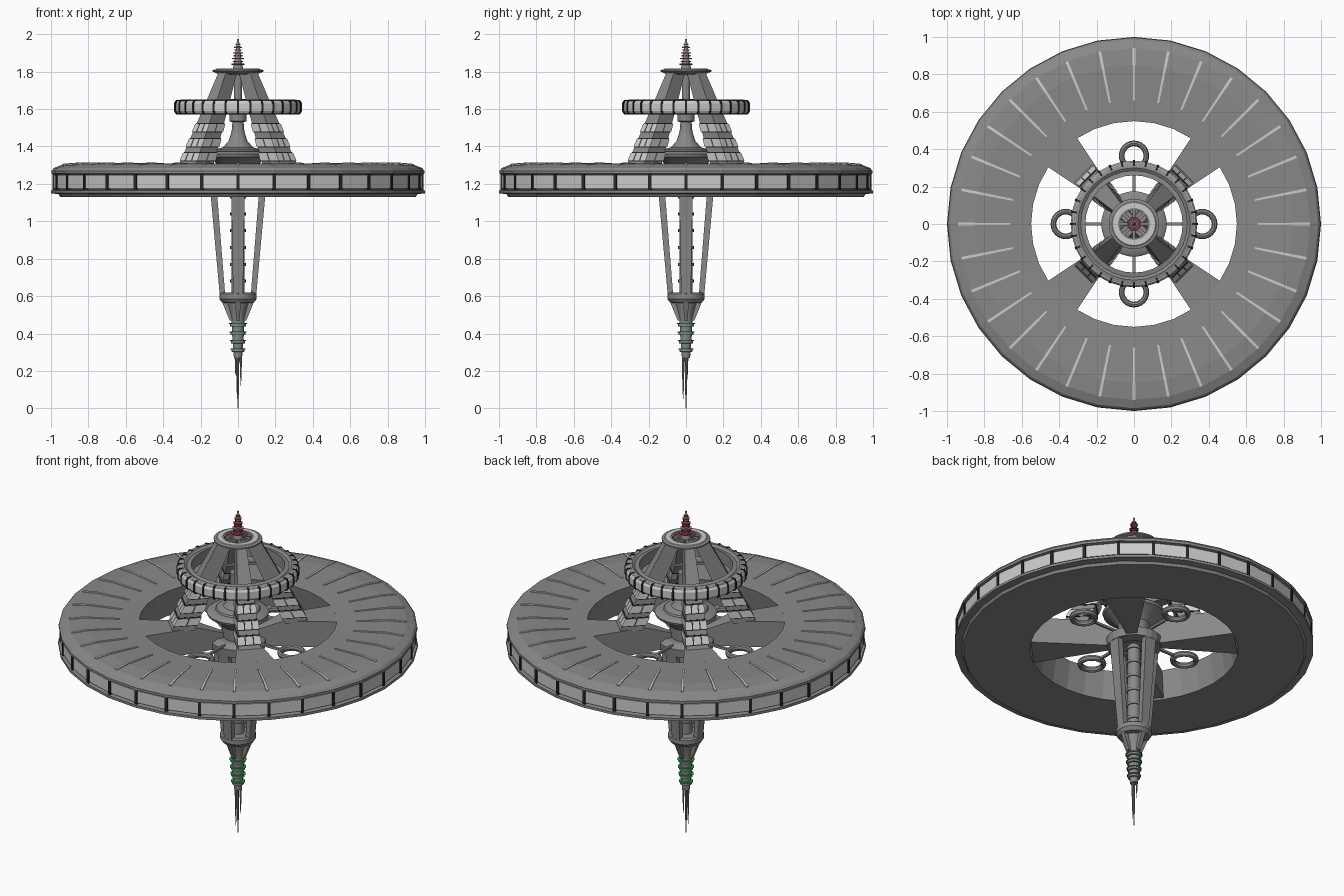
import bpy, bmesh, math
from math import cos, sin, radians, pi

if "Cube" in bpy.data.objects:
    bpy.data.objects.remove(bpy.data.objects["Cube"])


def material(name, rgb):
    m = bpy.data.materials.new(name)
    m.diffuse_color = (*rgb, 1)
    m.use_nodes = True
    m.node_tree.nodes["Principled BSDF"].inputs["Base Color"].default_value = m.diffuse_color
    return m


HULL = material("hull_grey", (0.25, 0.25, 0.25))
LIGHT = material("light_panel", (0.7, 0.7, 0.7))
BLACK = material("black_trim", (0.02, 0.02, 0.02))
GREEN = material("green_light", (0.02, 0.35, 0.05))
RED = material("red_light", (0.4, 0.04, 0.04))


def finish(name, bm, mat=HULL, smooth=False):
    bmesh.ops.remove_doubles(bm, verts=bm.verts, dist=1e-6)
    bmesh.ops.recalc_face_normals(bm, faces=bm.faces)
    me = bpy.data.meshes.new(name)
    bm.to_mesh(me)
    bm.free()
    me.materials.append(mat)
    if smooth:
        me.polygons.foreach_set("use_smooth", [True] * len(me.polygons))
        me.set_sharp_from_angle(angle=radians(35))
    ob = bpy.data.objects.new(name, me)
    bpy.context.collection.objects.link(ob)
    return ob


def sector(bm, prof, a0, a1):
    """Closed (r, z) profile stretched between two angles in degrees."""
    ends = [[bm.verts.new((r * cos(radians(a)), r * sin(radians(a)), z)) for r, z in prof]
            for a in (a0, a1)]
    n = len(prof)
    for i in range(n):
        j = (i + 1) % n
        bm.faces.new((ends[0][i], ends[0][j], ends[1][j], ends[1][i]))
    bm.faces.new(ends[0])
    bm.faces.new(ends[1])


def lathe(name, prof, segs=32, mat=HULL, ring=False, smooth=False, at=(0, 0)):
    """Revolve an (r, z) profile; ring=True closes the profile, else its ends are capped."""
    bm = bmesh.new()
    loops = [[bm.verts.new((at[0] + r * cos(2 * pi * k / segs),
                            at[1] + r * sin(2 * pi * k / segs), z)) for k in range(segs)]
             for r, z in prof]
    pairs = list(zip(loops, loops[1:]))
    if ring:
        pairs.append((loops[-1], loops[0]))
    else:
        bm.faces.new(loops[0])
        bm.faces.new(loops[-1])
    for a, b in pairs:
        for k in range(segs):
            m = (k + 1) % segs
            bm.faces.new((a[k], a[m], b[m], b[k]))
    return finish(name, bm, mat, smooth)


def loft(bm, low, high, angle):
    """Tapered box; low/high = (r0, r1, t0, t1, z), radial and tangential limits."""
    c, s = cos(radians(angle)), sin(radians(angle))
    v = [[bm.verts.new((r * c - t * s, r * s + t * c, z))
          for r, t in ((r0, t0), (r1, t0), (r1, t1), (r0, t1))]
         for r0, r1, t0, t1, z in (low, high)]
    bm.faces.new(v[0])
    bm.faces.new(v[1])
    for i in range(4):
        j = (i + 1) % 4
        bm.faces.new((v[0][i], v[0][j], v[1][j], v[1][i]))


STEP = 360 / 32
AXES = (0, 90, 180, 270)
DIAGONALS = (45, 135, 225, 315)

# Main habitat ring
lathe("main_ring", [(0.55, 1.30), (0.85, 1.31), (0.94, 1.302), (0.985, 1.285), (0.997, 1.27),
                    (0.997, 1.255), (0.975, 1.25), (0.975, 1.17), (1.0, 1.165), (1.0, 1.15),
                    (0.96, 1.145), (0.95, 1.13), (0.58, 1.13)], ring=True)
windows, ribs, ticks = bmesh.new(), bmesh.new(), bmesh.new()
for k in range(32):
    a = k * STEP
    sector(windows, [(0.97, 1.175), (0.986, 1.175), (0.986, 1.247), (0.97, 1.247)],
           a + 0.5, a + STEP - 0.5)
    sector(ribs, [(0.96, 1.167), (0.992, 1.167), (0.992, 1.253), (0.96, 1.253)], a - 0.5, a + 0.5)
    sector(ticks, [(0.66, 1.29), (0.66, 1.308), (0.85, 1.315), (0.94, 1.307), (0.94, 1.28)],
           a - 0.45, a + 0.45)
finish("main_ring_windows", windows, LIGHT)
finish("main_ring_ribs", ribs, BLACK)
finish("top_light_strips", ticks, LIGHT)

# Wedge arms from hub to ring
arms = bmesh.new()
for a in DIAGONALS:
    sector(arms, [(0.06, 1.15), (0.58, 1.14), (0.56, 1.30), (0.25, 1.30), (0.06, 1.23)],
           a - 11.5, a + 11.5)
finish("wedge_arms", arms)

# Leaning pylons with rows of window blocks
LOW, HIGH = (0.255, 0.388, 0.065, 1.29), (0.035, 0.12, 0.028, 1.795)


def pylon_section(z, grow=0.0):
    f = (z - LOW[3]) / (HIGH[3] - LOW[3])
    r0, r1, w = (LOW[i] + (HIGH[i] - LOW[i]) * f for i in range(3))
    return r0 - grow, r1 + grow, -w - grow, w + grow, z


def cell(sec, i, ni, j, nj, gap=0.003):
    r0, r1, t0, t1, z = sec
    dr, dt = (r1 - r0) / ni, (t1 - t0) / nj
    return (r0 + i * dr + gap, r0 + (i + 1) * dr - gap,
            t0 + j * dt + gap, t0 + (j + 1) * dt - gap, z)


pylons, blocks, seams = bmesh.new(), bmesh.new(), bmesh.new()
for a in DIAGONALS:
    loft(pylons, pylon_section(1.29), pylon_section(1.795), a)
    for z in (1.325, 1.40, 1.48):
        loft(seams, pylon_section(z - 0.006, 0.002), pylon_section(z + 0.046, 0.002), a)
        for i in range(2):
            for j in range(3):
                loft(blocks, cell(pylon_section(z, 0.008), i, 2, j, 3),
                     cell(pylon_section(z + 0.04, 0.008), i, 2, j, 3), a)
finish("pylons", pylons)
finish("pylon_window_seams", seams, BLACK)
finish("pylon_window_blocks", blocks, LIGHT)

# Upper ring
lathe("upper_ring", [(0.26, 1.575), (0.30, 1.57), (0.325, 1.575), (0.325, 1.645), (0.30, 1.65),
                     (0.285, 1.64), (0.26, 1.645)], ring=True)
panels, ribs = bmesh.new(), bmesh.new()
for k in range(32):
    a = k * STEP
    sector(panels, [(0.315, 1.573), (0.33, 1.577), (0.338, 1.59), (0.338, 1.63), (0.33, 1.643),
                    (0.315, 1.647)], a + 0.9, a + STEP - 0.9)
    sector(ribs, [(0.31, 1.57), (0.332, 1.572), (0.342, 1.588), (0.342, 1.632), (0.332, 1.648),
                  (0.31, 1.65)], a - 0.9, a + 0.9)
finish("upper_ring_windows", panels, LIGHT)
finish("upper_ring_ribs", ribs, BLACK)

# Crown disc with spokes, mast and braces
lathe("crown_disc", [(0.075, 1.79), (0.10, 1.785), (0.135, 1.80), (0.135, 1.808), (0.11, 1.815),
                     (0.075, 1.812)], ring=True, smooth=True)
lathe("crown_light_band", [(0.085, 1.81), (0.12, 1.81), (0.115, 1.817), (0.085, 1.817)],
      mat=LIGHT, ring=True)
spokes = bmesh.new()
for k in range(8):
    loft(spokes, (0.01, 0.085, -0.008, 0.008, 1.79), (0.01, 0.085, -0.008, 0.008, 1.808), k * 45)
for a in DIAGONALS:
    loft(spokes, (0, 0.16, -0.008, 0.008, 1.64), (0, 0.16, -0.008, 0.008, 1.655), a)
finish("crown_spokes", spokes)
lathe("mast", [(0.022, 1.5), (0.022, 1.8), (0.03, 1.81), (0.022, 1.84), (0.012, 1.92),
               (0.004, 1.975)], 12)
for i, z in enumerate((1.84, 1.87, 1.90, 1.93)):
    r = 0.036 - 0.005 * i
    lathe(f"mast_ring_{i}", [(0.008, z - 0.004), (r, z - 0.003), (r, z + 0.003), (0.008, z + 0.004)],
          16, RED if i % 2 == 0 else HULL, ring=True)
    lathe(f"red_light_{i}", [(0.006, z + 0.012), (r - 0.008, z + 0.012), (r - 0.008, z + 0.018),
                             (0.006, z + 0.018)], 12, RED, ring=True)

# Bell and saucer in the middle
lathe("bell", [(0.045, 1.60), (0.045, 1.535), (0.03, 1.53), (0.034, 1.48), (0.05, 1.43),
               (0.08, 1.395), (0.12, 1.385), (0.125, 1.375), (0.16, 1.372), (0.175, 1.36),
               (0.17, 1.345), (0.13, 1.325), (0.09, 1.28), (0.08, 1.15)], 32, smooth=True)
lathe("hub_collar", [(0.08, 1.14), (0.15, 1.14), (0.155, 1.19), (0.12, 1.21), (0.08, 1.21)],
      24, ring=True)

# Four small docking rings on rods
rods = bmesh.new()
for a in AXES:
    loft(rods, (0.05, 0.31, -0.007, 0.007, 1.193), (0.05, 0.31, -0.007, 0.007, 1.207), a)
    c, s = cos(radians(a)), sin(radians(a))
    lathe(f"docking_ring_{a}", [(0.066 + 0.015 * cos(t * pi / 4), 1.20 + 0.018 * sin(t * pi / 4))
                                for t in range(8)], 24, ring=True, smooth=True,
          at=(0.365 * c, 0.365 * s))
finish("docking_rods", rods)

# Lower column, struts and collar
lathe("column", [(0.036, 0.55), (0.036, 1.2)], 16, smooth=True)
for i in range(6):
    z = 0.68 + i * 0.09
    lathe(f"column_band_{i}", [(0.03, z - 0.008), (0.042, z - 0.008), (0.042, z + 0.008),
                               (0.03, z + 0.008)], 16, ring=True)
struts, fins = bmesh.new(), bmesh.new()
for a in AXES:
    loft(struts, (0.068, 0.097, -0.026, 0.026, 0.6), (0.112, 0.147, -0.036, 0.036, 1.15), a)
    loft(fins, (0.02, 0.045, -0.01, 0.01, 0.47), (0.05, 0.088, -0.014, 0.014, 0.575), a)
finish("struts", struts)
finish("collar_fins", fins)
lathe("lower_collar", [(0.03, 0.56), (0.085, 0.565), (0.10, 0.585), (0.10, 0.612), (0.09, 0.62),
                       (0.03, 0.62)], 24, ring=True, smooth=True)
lathe("lower_spindle", [(0.06, 0.57), (0.045, 0.52), (0.035, 0.48), (0.032, 0.40), (0.022, 0.27)],
      16, smooth=True)
for i, z in enumerate((0.45, 0.405, 0.36, 0.315)):
    r = 0.048 - 0.003 * i
    lathe(f"spindle_ring_{i}", [(0.02, z - 0.016), (r - 0.005, z - 0.012), (r - 0.005, z),
                                (0.02, z)], 16, ring=True)
    lathe(f"green_light_{i}", [(0.02, z), (r, z), (r, z + 0.006), (0.02, z + 0.006)],
          16, GREEN, ring=True)

# Needles at the bottom
for i, (x, y, z) in enumerate(((0, 0, 0), (0.015, 0.004, 0.12), (-0.004, -0.015, 0.05),
                               (-0.013, 0.008, 0.18))):
    lathe(f"needle_{i}", [(0.007, 0.28), (0.005, z + 0.1), (0.0015, z)], 8, at=(x, y))
